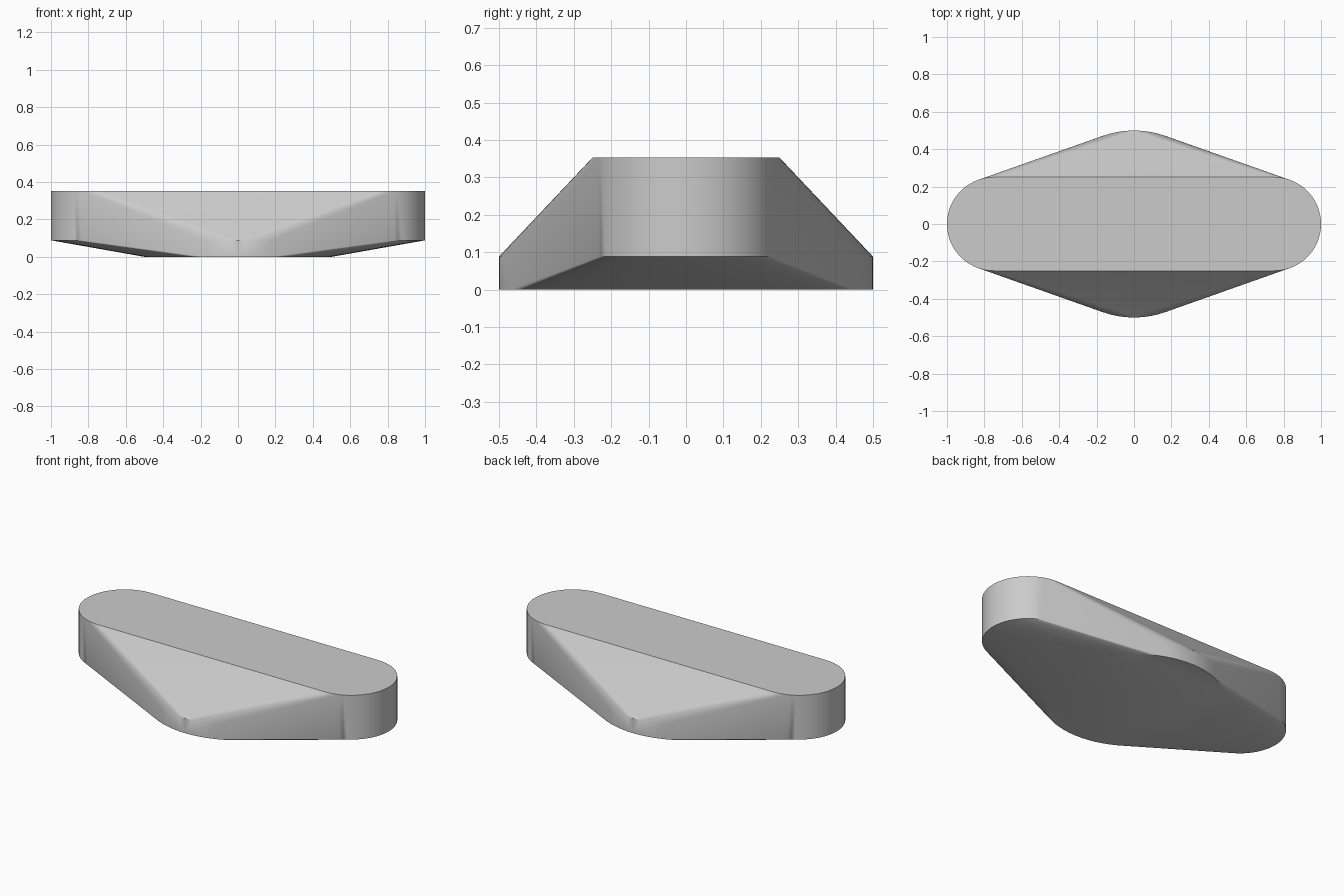
import bpy, bmesh
from math import cos, sin, pi, radians

cube = bpy.data.objects.get("Cube")
if cube:
    bpy.data.objects.remove(cube)

HEIGHT = 0.353
STEP = HEIGHT / 4      # top of the middle disc and underside of the ends
SEGMENTS = 72

# Plain grey material
grey = bpy.data.materials.new("grey")
grey.use_nodes = True
colour = (0.6, 0.6, 0.6, 1)
grey.diffuse_color = colour
grey.node_tree.nodes["Principled BSDF"].inputs["Base Color"].default_value = colour


def add_disc(bm, x, radius, low, high):
    """Rings of points for one upright cylinder."""
    for z in (low, high):
        for i in range(SEGMENTS):
            a = 2 * pi * i / SEGMENTS
            bm.verts.new((x + radius * cos(a), radius * sin(a), z))


# Body: a skin stretched over a wide low disc and two raised round ends
bm = bmesh.new()
add_disc(bm, 0, 0.5, 0, STEP)
for side in (-1, 1):
    add_disc(bm, side * 0.75, 0.25, STEP, HEIGHT)
hull = bmesh.ops.convex_hull(bm, input=bm.verts[:])
bmesh.ops.delete(bm, geom=[v for v in bm.verts if not v.link_faces], context='VERTS')

# Merge flat areas into single faces
bmesh.ops.dissolve_limit(bm, angle_limit=radians(0.2), verts=bm.verts[:], edges=bm.edges[:])
bmesh.ops.recalc_face_normals(bm, faces=bm.faces[:])

mesh = bpy.data.meshes.new("body")
bm.to_mesh(mesh)
bm.free()
mesh.materials.append(grey)
body = bpy.data.objects.new("body", mesh)
bpy.context.collection.objects.link(body)

# Smooth rounded sides, crisp top and bottom rims
bpy.ops.object.select_all(action='DESELECT')
body.select_set(True)
bpy.context.view_layer.objects.active = body
bpy.ops.object.shade_smooth_by_angle(angle=radians(30))
